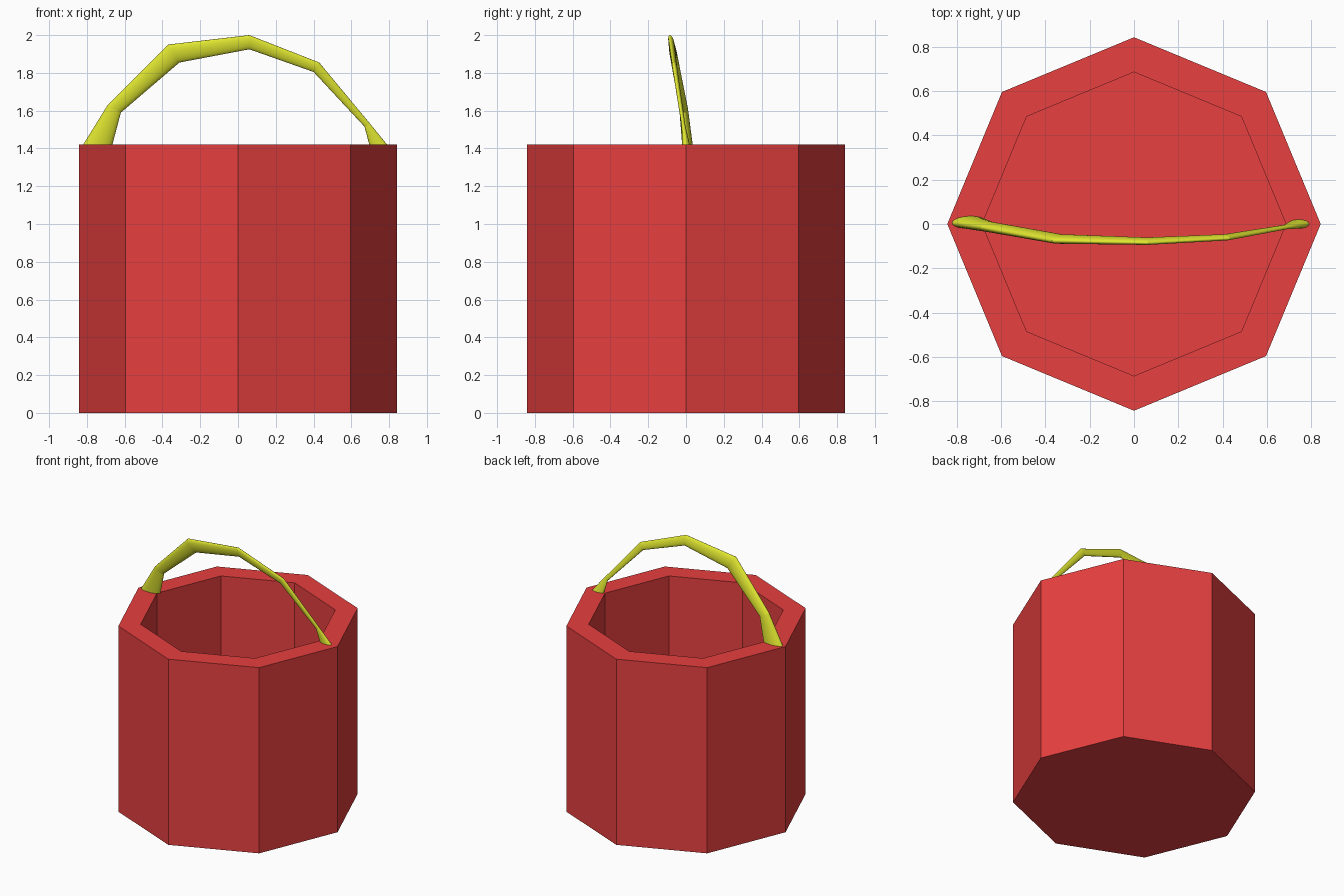
import bpy, bmesh
from math import cos, sin, pi
from mathutils import Vector

if "Cube" in bpy.data.objects:
    bpy.data.objects.remove(bpy.data.objects["Cube"])


def material(name, color):
    mat = bpy.data.materials.new(name)
    mat.diffuse_color = color
    mat.use_nodes = True
    mat.node_tree.nodes["Principled BSDF"].inputs["Base Color"].default_value = mat.diffuse_color
    return mat


def loft(name, rings, mat, close_ends=True):
    """Skin a list of closed rings with quads and cap both ends."""
    bm = bmesh.new()
    loops = [[bm.verts.new(p) for p in ring] for ring in rings]
    n = len(loops[0])
    for a, b in zip(loops, loops[1:]):
        for i in range(n):
            j = (i + 1) % n
            bm.faces.new((a[i], a[j], b[j], b[i]))
    bm.faces.new(loops[0][::-1])
    bm.faces.new(loops[-1])
    bmesh.ops.recalc_face_normals(bm, faces=bm.faces)
    mesh = bpy.data.meshes.new(name)
    bm.to_mesh(mesh)
    bm.free()
    mesh.materials.append(mat)
    obj = bpy.data.objects.new(name, mesh)
    bpy.context.collection.objects.link(obj)
    return obj, n


# Bucket: octagonal outer wall, flat rim, inner wall and floor
def octagon(r, z):
    return [Vector((r * cos(i * pi / 4), r * sin(i * pi / 4), z)) for i in range(8)]


profile = [(0.842, 0), (0.842, 1.42), (0.685, 1.42), (0.685, 0.15)]
loft("bucket", [octagon(r, z) for r, z in profile],
     material("red", (0.8, 0.05, 0.05, 1)))

# Handle: elliptical sections, each given by outer point, inner point, half width
sections = [
    ((-0.82, 0.005, 1.42), (-0.665, 0.01, 1.42), 0.028),
    ((-0.69, -0.015, 1.63), (-0.62, -0.01, 1.59), 0.023),
    ((-0.37, -0.075, 1.95), (-0.31, -0.06, 1.855), 0.020),
    ((0.06, -0.085, 2.00), (0.06, -0.07, 1.925), 0.015),
    ((0.43, -0.065, 1.855), (0.40, -0.055, 1.805), 0.013),
    ((0.70, -0.015, 1.53), (0.67, -0.012, 1.515), 0.010),
    ((0.79, 0.0, 1.42), (0.695, 0.0, 1.42), 0.020),
]


def ellipse(outer, inner, half, n=32):
    outer, inner = Vector(outer), Vector(inner)
    centre, axis = (outer + inner) / 2, (outer - inner) / 2
    side = Vector((0, half, 0))
    return [centre + axis * cos(2 * pi * i / n) + side * sin(2 * pi * i / n)
            for i in range(n)]


handle, n = loft("handle", [ellipse(*s) for s in sections],
                 material("yellow", (0.75, 0.8, 0.03, 1)))

# Smooth around the handle, sharp at each bend
for poly in handle.data.polygons:
    poly.use_smooth = True
for edge in handle.data.edges:
    a, b = edge.vertices
    if a // n == b // n:
        edge.use_edge_sharp = True
